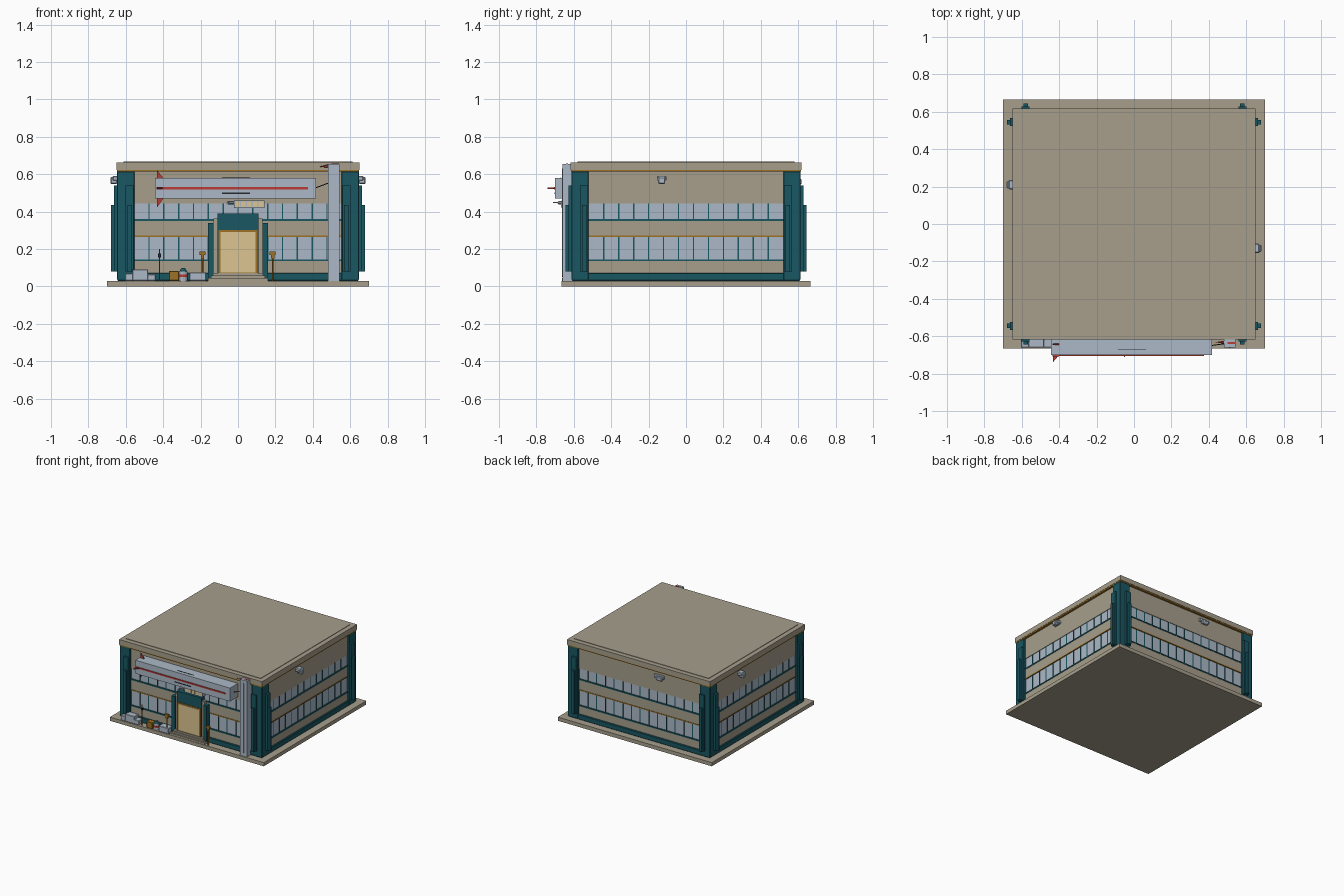
import bpy
from mathutils import Vector

old = bpy.data.objects.get("Cube")
if old:
    bpy.data.objects.remove(old)


def material(name, r, g, b):
    m = bpy.data.materials.new(name)
    m.use_nodes = True
    m.diffuse_color = (r, g, b, 1)
    m.node_tree.nodes["Principled BSDF"].inputs["Base Color"].default_value = (r, g, b, 1)
    return m


STONE = material("warm stone", 0.385, 0.345, 0.262)
TEAL = material("dark teal", 0.0095, 0.095, 0.122)
GREY = material("blue grey", 0.41, 0.485, 0.57)
GOLD = material("old gold", 0.34, 0.165, 0.018)
CREAM = material("door cream", 0.72, 0.56, 0.29)
RED = material("sign red", 0.50, 0.045, 0.038)
DARK = material("near black", 0.017, 0.021, 0.026)


def mesh(name, verts, faces, mat):
    me = bpy.data.meshes.new(name)
    me.from_pydata(verts, [], faces)
    me.materials.append(mat)
    ob = bpy.data.objects.new(name, me)
    bpy.context.collection.objects.link(ob)
    return ob


def box(name, x, y, z, mat, bevel=0):
    """Box between the (low, high) pairs of each axis."""
    x, y, z = sorted(x), sorted(y), sorted(z)
    v = [(a, b, c) for a in x for b in y for c in z]
    f = [(0, 1, 3, 2), (4, 6, 7, 5), (0, 4, 5, 1), (2, 3, 7, 6), (0, 2, 6, 4), (1, 5, 7, 3)]
    ob = mesh(name, v, f, mat)
    if bevel:
        mod = ob.modifiers.new("edge", "BEVEL")
        mod.width, mod.segments = bevel, 1
    return ob


def centred(name, hx, hy, z, mat, bevel=0):
    return box(name, (-hx, hx), (-hy, hy), z, mat, bevel)


def rod(name, a, b, r, mat, r2=None, sides=8):
    a, b = Vector(a), Vector(b)
    bpy.ops.mesh.primitive_cone_add(vertices=sides, radius1=r, radius2=r if r2 is None else r2,
                                    depth=(b - a).length, location=(a + b) / 2)
    ob = bpy.context.object
    ob.name = name
    ob.rotation_euler = (b - a).to_track_quat("Z", "Y").to_euler()
    ob.data.materials.append(mat)
    return ob


def fin(name, pts):
    """Thin red triangular plate given by three points."""
    ob = mesh(name, pts, [(0, 1, 2)], RED)
    mod = ob.modifiers.new("thick", "SOLIDIFY")
    mod.thickness, mod.offset = .008, 0


# Ground slab, plinth and stacked wall bands
WX, WY = 0.632, 0.598
centred("ground_slab", 0.70, 0.665, (0, 0.03), STONE)
centred("plinth", 0.645, 0.61, (0.03, 0.072), TEAL, 0.004)
centred("lower_wall", WX, WY, (0.07, 0.135), STONE)
centred("middle_wall", WX, WY, (0.27, 0.35), STONE)
centred("upper_wall", WX, WY, (0.444, 0.62), STONE)
centred("glass_core", WX - 0.005, WY - 0.005, (0.07, 0.6), GREY)
for z in (0.135, 0.35):
    centred("window_sill", WX + 0.003, WY + 0.003, (z, z + 0.01), TEAL)
centred("gold_band", WX + 0.003, WY + 0.003, (0.264, 0.272), GOLD)

# Window mullions on all four sides
for lo, hi in ((0.145, 0.264), (0.36, 0.444)):
    for s in (-1, 1):
        for i in range(1, 14):
            x = -0.555 + i * 1.11 / 14
            box("mullion", (x - .0035, x + .0035), (s * (WY - .01), s * (WY - .002)), (lo, hi), TEAL)
        for i in range(1, 13):
            y = -0.52 + i * 1.04 / 13
            box("mullion", (s * (WX - .01), s * (WX - .002)), (y - .0035, y + .0035), (lo, hi), TEAL)

# Corner piers with stepped fins on both outer faces
for sx in (-1, 1):
    for sy in (-1, 1):
        box("corner_pier", (sx * .553, sx * .647), (sy * .52, sy * .612), (.035, .615), TEAL, .003)
        for half, out, top in ((.022, .018, .54), (.012, .035, .435)):
            box("pier_fin", (sx * .58 - half, sx * .58 + half),
                (sy * .60, sy * (.61 + out)), (.08, top), TEAL)
            box("pier_fin", (sx * .63, sx * (.645 + out)),
                (sy * .545 - half, sy * .545 + half), (.08, top), TEAL)

# Roof cornice
centred("cornice_trim", 0.648, 0.614, (0.613, 0.624), GOLD)
centred("cornice", 0.65, 0.617, (0.623, 0.663), STONE)
centred("roof_plate", 0.612, 0.579, (0.66, 0.667), STONE)

# Entrance: steps, surround, door
for i, half in enumerate((.16, .145, .13)):
    box("entry_step", (-half, half), (-.662 + i * .01, -.59), (.03, .045 + i * .013), STONE)
box("entry_backing", (-.132, .132), (-.622, -.59), (.07, .362), STONE)
box("entry_surround", (-.11, .11), (-.632, -.59), (.07, .39), TEAL)
box("door_frame", (-.105, .105), (-.636, -.62), (.07, .302), GOLD)
box("door_panel", (-.093, .093), (-.639, -.63), (.075, .292), CREAM)
for s in (-1, 1):
    box("entry_post", (s * .13, s * .16), (-.635, -.59), (.04, .338), TEAL)

# Long sign box with red stripe, end fins and dark slots
box("sign_box", (-.443, .418), (-.70, -.59), (.47, .58), GREY)
box("sign_stripe", (-.435, .375), (-.706, -.695), (.519, .53), RED)
box("stripe_tip", (-.435, -.40), (-.708, -.70), (.521, .529), DARK)
box("front_slot", (-.085, .065), (-.703, -.69), (.495, .501), DARK)
box("top_slot", (-.085, .065), (-.672, -.667), (.57, .582), DARK)
box("top_slot", (-.435, -.40), (-.646, -.64), (.57, .582), DARK)
fin("sign_fin_top", [(-.434, -.643, .58), (-.40, -.643, .58), (-.434, -.643, .622)])
fin("sign_fin_bottom", [(-.434, -.643, .47), (-.40, -.643, .47), (-.434, -.643, .42)])
fin("sign_fin_front", [(-.434, -.70, .525), (-.40, -.70, .525), (-.434, -.74, .525)])
rod("sign_brace", (.41, -.65, .525), (.485, -.64, .553), .0025, DARK)

# Tall pylon at the front
box("pylon", (.482, .542), (-.66, -.60), (.03, .655), GREY)
box("pylon_groove", (.509, .515), (-.664, -.655), (.06, .63), GREY)
box("pylon_cap_mark", (.50, .54), (-.642, -.63), (.65, .657), RED)
rod("pylon_pointer", (.483, -.632, .643), (.435, -.632, .64), .009, RED, 0, 6)

# Small hanging sign over the door
box("hanging_sign_frame", (-.022, .142), (-.665, -.625), (.418, .46), GREY)
for i in range(5):
    x = -.014 + i * .031
    box("hanging_sign_panel", (x, x + .025), (-.668, -.66), (.425, .453), CREAM)
rod("sign_spotlight", (-.055, -.68, .447), (-.02, -.65, .447), .009, GREY)
rod("spotlight_arm", (-.05, -.71, .448), (-.05, -.60, .448), .003, GREY)

# Wall lamps on both sides and the back
for s, y in ((1, -.13), (-1, .21)):
    box("wall_lamp", (s * .62, s * .67), (y - .026, y + .026), (.565, .591), GREY, .005)
    box("lamp_hood", (s * .645, s * .682), (y - .019, y + .019), (.548, .585), GREY, .005)
box("wall_lamp", (-.225, -.135), (.59, .612), (.56, .588), GREY, .004)
box("lamp_hood", (-.21, -.155), (.60, .617), (.545, .575), GREY, .004)

# Gold posts beside the steps and one slim sign post
for x in (-.19, .185):
    rod("gold_post", (x, -.65, .03), (x, -.65, .185), .0045, GOLD)
    box("post_head", (x - .016, x + .016), (-.659, -.641), (.168, .187), GOLD)
    box("post_neck", (x - .009, x + .009), (-.657, -.643), (.15, .17), GOLD)
rod("slim_post", (-.42, -.645, .03), (-.42, -.645, .20), .0035, GOLD)
box("slim_post_head", (-.427, -.412), (-.65, -.64), (.155, .175), DARK)

# Crates, barrel and bin along the front
for x0, x1, top in ((-.605, -.56, .07), (-.565, -.48, .09), (-.485, -.44, .065), (-.26, -.17, .075)):
    box("grey_crate", (x0, x1), (-.66, -.605), (.03, top), GREY, .003)
box("gold_crate", (-.37, -.315), (-.66, -.615), (.03, .082), GOLD, .003)
rod("bin", (-.293, -.638, .03), (-.293, -.638, .08), .022, GREY, sides=12)
rod("bin_band", (-.293, -.638, .05), (-.293, -.638, .064), .024, RED, sides=12)
rod("bin_lid", (-.293, -.638, .08), (-.293, -.638, .097), .02, TEAL, .01, 12)
